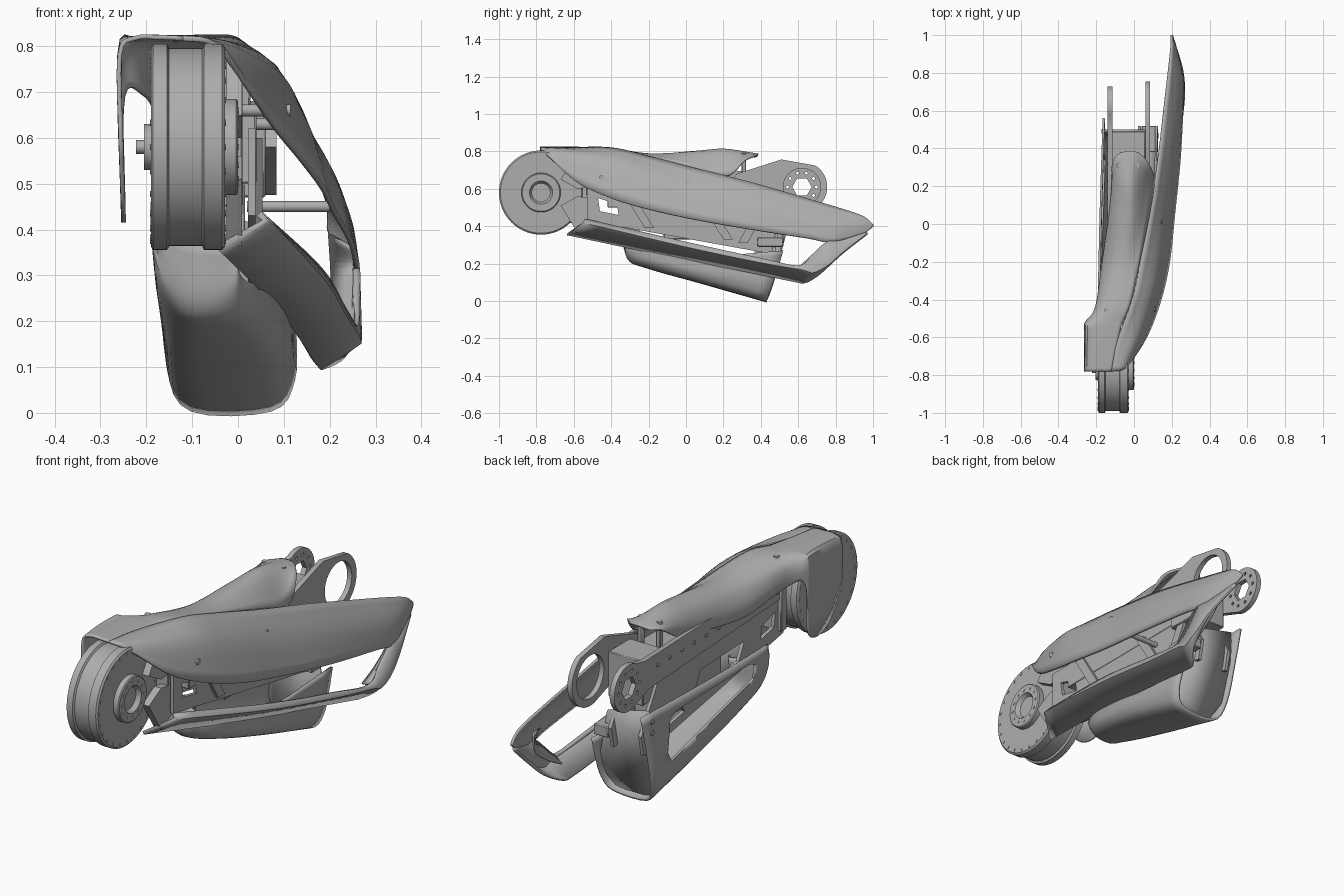
import bpy, bmesh, math
from mathutils import Vector, Matrix

cube = bpy.data.objects.get("Cube")
if cube:
    bpy.data.objects.remove(cube, do_unlink=True)

grey = bpy.data.materials.new("plain grey")
grey.use_nodes = True
grey.diffuse_color = (0.42, 0.42, 0.42, 1)
grey.node_tree.nodes["Principled BSDF"].inputs["Base Color"].default_value = grey.diffuse_color


def add(name, mesh, angle=30):
    """Link a mesh as an object, colour it and smooth its shallow edges."""
    ob = bpy.data.objects.new(name, mesh)
    bpy.context.collection.objects.link(ob)
    mesh.materials.clear()
    mesh.materials.append(grey)
    bpy.ops.object.select_all(action="DESELECT")
    ob.select_set(True)
    bpy.context.view_layer.objects.active = ob
    bpy.ops.object.shade_smooth_by_angle(angle=math.radians(angle))
    return ob


def from_bmesh(name, bm, angle=30):
    bmesh.ops.recalc_face_normals(bm, faces=bm.faces)
    mesh = bpy.data.meshes.new(name)
    bm.to_mesh(mesh)
    bm.free()
    return add(name, mesh, angle)


def smooth_path(points, steps):
    """Resample points along a Catmull-Rom spline."""
    pts = [Vector(p) for p in points]
    out = []
    for i in range(len(pts) - 1):
        a, b = pts[i], pts[i + 1]
        ta = (b - pts[i - 1]) / 2 if i else b - a
        tb = (pts[i + 2] - a) / 2 if i + 2 < len(pts) else b - a
        for k in range(steps):
            t = k / steps
            out.append(a * (2*t**3 - 3*t*t + 1) + ta * (t**3 - 2*t*t + t)
                       + b * (3*t*t - 2*t**3) + tb * (t**3 - t*t))
    return out + [pts[-1]]


def shell(name, sections, thick, across=4, along=6):
    """Skin a thin shell over cross-sections."""
    rows = [smooth_path(s, across) if across > 1 else [Vector(p) for p in s] for s in sections]
    cols = [smooth_path(c, along) for c in zip(*rows)]
    bm = bmesh.new()
    grid = [[bm.verts.new(p) for p in c] for c in cols]
    for c, d in zip(grid, grid[1:]):
        for j in range(len(c) - 1):
            bm.faces.new((c[j], c[j + 1], d[j + 1], d[j]))
    bmesh.ops.remove_doubles(bm, verts=bm.verts, dist=0.0005)
    ob = from_bmesh(name, bm, 35)
    mod = ob.modifiers.new("thickness", "SOLIDIFY")
    mod.thickness, mod.offset = thick, 0
    return ob


def arc(y, z, r, start, end, n=28):
    """Points along an arc, angles in degrees."""
    angles = [math.radians(start + (end - start) * i / n) for i in range(n + 1)]
    return [(y + r * math.cos(a), z + r * math.sin(a)) for a in angles]


def circle(y, z, r, n=32):
    return arc(y, z, r, 0, 360, n)[:-1]


def plate(name, x, thick, *loops):
    """Flat side plate from a (y, z) outline; further loops are holes."""
    curve = bpy.data.curves.new(name, "CURVE")
    curve.dimensions, curve.fill_mode, curve.extrude = "2D", "BOTH", thick / 2
    for loop in loops:
        spline = curve.splines.new("POLY")
        spline.points.add(len(loop) - 1)
        for point, (y, z) in zip(spline.points, loop):
            point.co = (y, z, 0, 1)
        spline.use_cyclic_u = True
    temp = bpy.data.objects.new(name, curve)
    bpy.context.collection.objects.link(temp)
    mesh = bpy.data.meshes.new_from_object(temp.evaluated_get(bpy.context.evaluated_depsgraph_get()))
    bpy.data.objects.remove(temp, do_unlink=True)
    mesh.transform(Matrix(((0, 0, 1, x), (1, 0, 0, 0), (0, 1, 0, 0), (0, 0, 0, 1))))
    return add(name, mesh)


def lathe(name, profile, y, z, n=64):
    """Turn an (x, radius) profile about an axis along x."""
    bm = bmesh.new()
    rings = [[bm.verts.new((x, a, b)) for a, b in circle(y, z, r, n)] for x, r in profile]
    for p, q in zip(rings, rings[1:]):
        for i in range(n):
            bm.faces.new((p[i], p[(i + 1) % n], q[(i + 1) % n], q[i]))
    bm.faces.new(rings[0])
    bm.faces.new(rings[-1])
    return from_bmesh(name, bm)


def pin(name, x0, x1, y, z, r, n=20):
    return lathe(name, [(x0, r), (x1, r)], y, z, n)


def box(name, low, high):
    bm = bmesh.new()
    bmesh.ops.create_cube(bm, size=1)
    for v in bm.verts:
        v.co = [l + (c + 0.5) * (h - l) for c, l, h in zip(v.co, low, high)]
    ob = from_bmesh(name, bm)
    ob.modifiers.new("edge", "BEVEL").width = 0.004
    return ob


# Front drum with rims and hubs, and the bolts around it
WY, WZ = -0.775, 0.58
lathe("drum", [(-.222, .015), (-.205, .015), (-.205, .05), (-.19, .05), (-.19, .217), (-.185, .225),
               (-.155, .225), (-.15, .216), (-.078, .216), (-.074, .225), (-.035, .225), (-.028, .217),
               (-.028, .105), (-.004, .105), (0, .1), (0, .062), (-.02, .05), (-.02, .001)], WY, WZ)
for i, (y, z) in enumerate(circle(WY, WZ, 0.205, 24)):
    pin(f"rim_bolt_{i}", -.192, -.026, y, z, .007, 8)
for i, (y, z) in enumerate(circle(WY, WZ, 0.08, 12)):
    pin(f"hub_bolt_{i}", -.01, .002, y, z, .006, 8)

# Left side fairing: upper panel and lower bar, meeting in a broad tail
shell("left_panel", [
    [(-.12, -.78, .817), (-.07, -.775, .812), (-.03, -.75, .79)],
    [(-.09, -.62, .817), (.01, -.62, .785), (.068, -.59, .64)],
    [(-.01, -.4, .817), (.09, -.4, .735), (.14, -.4, .55)],
    [(.035, -.2, .772), (.13, -.2, .67), (.185, -.2, .49)],
    [(.085, .05, .707), (.165, .05, .59), (.212, .05, .435)],
    [(.13, .35, .632), (.205, .35, .52), (.242, .35, .382)],
    [(.165, .65, .545), (.232, .65, .45), (.257, .65, .335)],
    [(.185, .82, .495), (.24, .81, .41), (.258, .75, .315)],
    [(.198, .94, .455), (.222, .92, .4), (.245, .83, .325)],
    [(.2, .99, .42), (.2, 1, .4), (.21, .965, .37)]], .012)
shell("left_lower_bar", [
    [(.045, -.54, .435), (.062, -.55, .42), (-.045, -.635, .358)],
    [(.175, 0, .315), (.182, 0, .292), (.07, -.1, .245)],
    [(.228, .4, .228), (.233, .4, .208), (.135, .33, .16)],
    [(.254, .6, .19), (.258, .62, .17), (.168, .58, .108)],
    [(.257, .67, .245), (.262, .68, .155), (.185, .635, .102)],
    [(.258, .75, .315), (.262, .75, .19), (.235, .7, .137)],
    [(.245, .83, .325), (.25, .83, .258), (.247, .82, .245)],
    [(.21, .965, .37), (.208, .968, .365), (.205, .967, .36)]], .016, across=1)
# Wall closing the rear end of the side slot
shell("slot_end_wall", [
    [(.252, .61, .185), (.2, .63, .17)],
    [(.255, .68, .25), (.205, .72, .22)],
    [(.256, .75, .315), (.205, .82, .3)],
    [(.25, .72, .36), (.2, .84, .39)]], .008, across=1)

# Top cover with a guard wall beside the drum
shell("top_cover", [
    [(-.255, -.78, .58), (-.258, -.78, .78), (-.225, -.78, .817), (-.17, -.78, .819), (-.12, -.78, .817)],
    [(-.25, -.68, .44), (-.258, -.68, .78), (-.225, -.68, .817), (-.15, -.68, .819), (-.1, -.68, .817)],
    [(-.25, -.55, .44), (-.258, -.55, .78), (-.22, -.55, .815), (-.14, -.55, .819), (-.07, -.55, .817)],
    [(-.25, -.52, .69), (-.252, -.52, .775), (-.215, -.52, .812), (-.135, -.52, .818), (-.06, -.52, .817)],
    [(-.2, -.44, .69), (-.2, -.44, .745), (-.18, -.44, .79), (-.1, -.42, .815), (-.02, -.42, .817)],
    [(-.165, -.2, .64), (-.16, -.2, .7), (-.12, -.2, .76), (-.05, -.2, .785), (.03, -.2, .772)],
    [(-.13, .05, .66), (-.125, .05, .72), (-.09, .05, .775), (-.01, .05, .795), (.08, .05, .71)],
    [(-.115, .2, .68), (-.11, .2, .74), (-.07, .2, .79), (0, .2, .802), (.105, .22, .67)],
    [(-.11, .33, .76), (-.1, .33, .77), (-.06, .33, .785), (0, .33, .79), (.085, .31, .75)],
    [(-.07, .375, .77), (-.06, .38, .776), (-.03, .385, .782), (0, .385, .782), (.03, .375, .778)]], .01)
for y, z in ((-.46, .815), (.31, .785)):
    for x in (-.145, -.055) if y < 0 else (-.08, .015):
        screw = pin("cover_screw", -.006, .006, 0, 0, .013)
        screw.matrix_world = Matrix.Translation((x, y, z)) @ Matrix.Rotation(math.pi / 2, 4, "Y")
        box("cover_post", (x - .012, y - .012, .64), (x + .012, y + .012, z - .02))

# Belly trough with a raised nose, a slot in its right wall and a recessed rear plate
rear = [(-.16, .56, .45), (-.16, .52, .3), (-.15, .47, .1), (-.1, .435, .008), (.07, .435, .008),
        (.118, .455, .07), (.122, .49, .17), (.12, .52, .27)]
trough = shell("belly_trough", [
    [(-.185, -.325, .46), (-.185, -.335, .43), (-.17, -.33, .4), (-.12, -.325, .375), (-.05, -.325, .365),
     (-.01, -.32, .36), (0, -.32, .36), (0, -.32, .37)],
    [(-.185, -.325, .46), (-.182, -.335, .37), (-.165, -.325, .29), (-.11, -.31, .235), (-.05, -.31, .232),
     (-.015, -.31, .25), (0, -.31, .275), (0, -.31, .3)],
    [(-.182, -.2, .455), (-.178, -.2, .33), (-.163, -.2, .24), (-.11, -.2, .183), (0, -.2, .183),
     (.045, -.2, .21), (.055, -.2, .25), (.055, -.2, .27)],
    [(-.175, .1, .45), (-.17, .1, .3), (-.155, .1, .165), (-.11, .1, .1), (.05, .1, .1),
     (.1, .1, .14), (.105, .1, .2), (.105, .1, .24)], rear], .012)
slot = plate("slot_cutter", -.18, .14, [(.34, .17), (.37, .22), (.36, .38), (.3, .4), (-.2, .42), (-.25, .4), (-.24, .34)])
slot.hide_render = True
slot.hide_viewport = True
cut = trough.modifiers.new("slot", "BOOLEAN")
cut.object, cut.operation = slot, "DIFFERENCE"
bm = bmesh.new()
bm.faces.new([bm.verts.new((x * .97, min(y - .025, .5), z + .006)) for x, y, z in rear[:-1] + [(.06, .53, .4)]])
rear_plate = from_bmesh("rear_plate", bm)
rear_plate.modifiers.new("thickness", "SOLIDIFY").thickness = .012
for z in (.36, .41):
    pin("wall_bolt", -.172, -.15, .49, z, .012)

# Chassis: core boxes and cross members
box("motor_core", (-.11, -.42, .5), (.04, .34, .66))
box("lower_core", (-.1, -.12, .33), (.015, .36, .5))
box("rear_block", (-.12, .33, .47), (.06, .49, .68))
box("front_bulkhead", (-.15, -.53, .45), (.01, -.49, .77))

# Side plates with rear pivot rings
ring_y, ring_z = 0.62, 0.61
plate("left_ring_plate", .072, .024,
      [(.2, .58), (.27, .68), (.51, .757)] + arc(ring_y, ring_z, .135, 58, -115) + [(.47, .52), (.4, .54)],
      circle(ring_y, ring_z, .1))
plate("right_ring_plate", -.127, .024,
      [(-.5, .72), (.5, .69)] + arc(ring_y, ring_z, .108, 120, -120) + [(.47, .55), (-.5, .6)],
      circle(ring_y, ring_z, .052, 6), *[circle(y, z, .008, 8) for y, z in circle(ring_y, ring_z, .077, 10)])
for i in range(10):
    pin("plate_bolt", -.144, -.13, -.4 + i * .09, .64, .009, 8)

# Lower truss plates either side of the core
truss = [(-.53, .62), (-.53, .43), (.3, .28), (.5, .245), (.52, .34), (.4, .55), (-.3, .62)]
front_hole = [(-.47, .55), (-.46, .48), (-.36, .46), (-.37, .52)]
plate("left_truss", .03, .016, truss, front_hole)
plate("right_truss", -.125, .016, truss, front_hole,
      [(-.24, .5), (-.2, .42), (.08, .37), (.13, .4), (.08, .49)], [(.2, .34), (.36, .31), (.25, .42)])
box("truss_foot", (.04, .38, .29), (.115, .52, .34))
for y0, z0, y1, z1 in ((-.35, .6, -.22, .39), (.08, .52, .2, .33), (.38, .5, .28, .31)):
    plate("truss_strut", .045, .016, [(y0, z0), (y0 + .05, z0), (y1 + .05, z1), (y1, z1)])

# Drum fork arms
for name, side in (("upper_arm", 1), ("lower_arm", -1)):
    outline = [(-.67, .07), (-.58, .215), (-.5, .17), (-.5, .03), (-.58, .02)]
    plate(name, -.008, .034, [(y, WZ + side * z) for y, z in outline])

# Standoffs that carry the left panel
for y, z, x in ((-.45, .66, .115), (.01, .63, .148)):
    pin("panel_standoff", 0, x, y, z, .013)
pin("panel_tie", .02, .2, .2, .45, .012)
